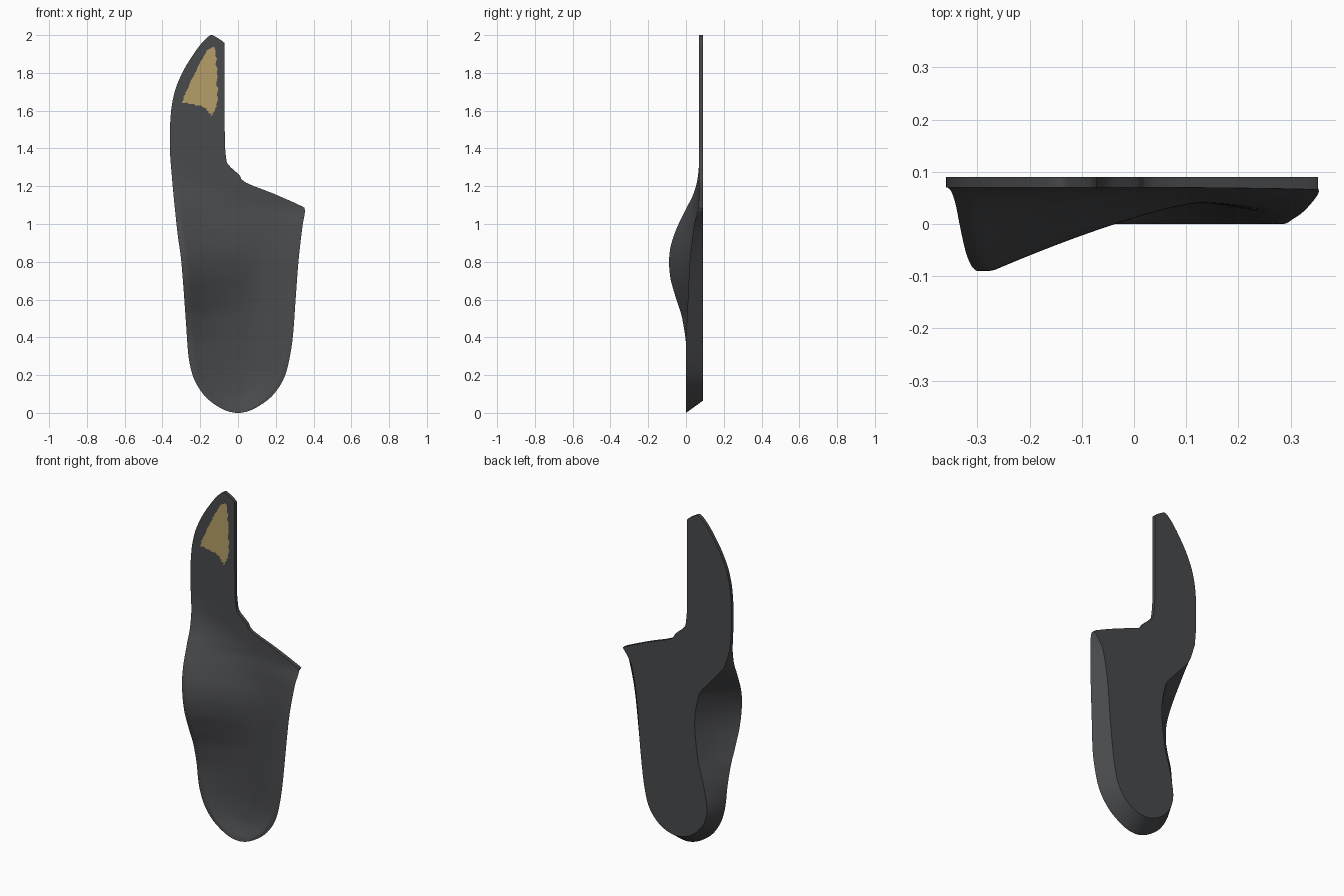
import bpy, bmesh, math, random

if "Cube" in bpy.data.objects:
    bpy.data.objects.remove(bpy.data.objects["Cube"])

def curve(points, z0=0.0):
    """Monotone cubic through (z, value) points, in sqrt(z) so the heel end is round."""
    t = [math.sqrt(max(p[0] - z0, 0)) for p in points]
    v = [p[1] for p in points]
    d = [(v[i+1] - v[i]) / (t[i+1] - t[i]) for i in range(len(t) - 1)]
    m = [d[0]] + [2*a*b/(a+b) if a*b > 0 else 0 for a, b in zip(d, d[1:])] + [d[-1]]

    def f(z):
        s = math.sqrt(max(z - z0, 0))
        if s >= t[-1]:
            return v[-1]
        i = max(k for k in range(len(t) - 1) if t[k] <= s)
        h = t[i+1] - t[i]
        q = (s - t[i]) / h
        return ((1+2*q)*(1-q)**2*v[i] + q*(1-q)**2*h*m[i]
                + q*q*(3-2*q)*v[i+1] + q*q*(q-1)*h*m[i+1])
    return f

def material(name, col):
    mat = bpy.data.materials.new(name)
    mat.diffuse_color = (*col, 1)
    mat.use_nodes = True
    mat.node_tree.nodes["Principled BSDF"].inputs["Base Color"].default_value = mat.diffuse_color
    return mat

def make_object(name, bm, mat):
    me = bpy.data.meshes.new(name)
    bm.to_mesh(me)
    bm.free()
    ob = bpy.data.objects.new(name, me)
    bpy.context.collection.objects.link(ob)
    me.materials.append(mat)
    return ob

# Front outline
left = curve([(0, 0), (.03, -.1), (.1, -.185), (.2, -.24), (.3, -.262), (.5, -.277), (.8, -.3),
              (.95, -.32), (1.1, -.336), (1.25, -.35), (1.4, -.36), (1.5, -.36), (1.6, -.354),
              (1.7, -.335), (1.8, -.295), (1.9, -.235), (1.96, -.19), (1.99, -.16), (2, -.145)])
right = curve([(0, 0), (.03, .1), (.1, .19), (.2, .25), (.3, .275), (.4, .29), (.6, .305),
               (.8, .32), (1.0, .343), (1.07, .354), (1.085, .352), (1.1, .325), (1.16, .19),
               (1.235, .02), (1.255, .01), (1.27, -.005), (1.33, -.06), (1.45, -.07),
               (1.955, -.071), (1.98, -.1), (2, -.135)])
# Outline of the flat underside
H = .065
base_left = curve([(H, 0), (.09, -.09), (.13, -.14), (.2, -.187), (.27, -.2), (.4, -.18),
                   (.56, -.14), (.77, -.12), (.93, -.145), (1.05, -.235), (1.15, -.315),
                   (1.25, -.348)], H)
base_right = curve([(H, 0), (.09, .09), (.13, .14), (.2, .185), (.3, .21), (.5, .235),
                    (.8, .26), (1.0, .295), (1.05, .325), (1.08, .348)], H)
# Heights of the inner rim, outer rim and middle of the footbed
rim_in = curve([(0, 0), (.35, 0), (.5, -.02), (.62, -.057), (.73, -.085), (.8, -.09), (.86, -.085),
                (.95, -.06), (1.08, 0), (1.16, .04), (1.25, .063), (1.33, .07)])
rim_out = curve([(0, 0), (.35, 0), (.6, .01), (.8, .02), (1.0, .044), (1.09, .066), (1.2, .07)])
middle = curve([(0, 0), (.02, .007), (.06, .027), (.12, .045), (.25, .055), (.5, .05),
                (.8, .042), (1.0, .055), (1.1, .068), (1.2, .07)])

def footbed(x, z):
    l, r = left(z), right(z)
    w = max(r - l, 1e-6)
    arch = max(0, -rim_in(z) / .09)
    lip = min(.028, .1 * w)
    a = max(0, 1 - max(0, x - l - lip) / min(.42, .65 * w)) ** (2.2 - .9 * arch)
    b = max(0, 1 - max(0, r - x - lip) / min(.22, .4 * w)) ** 2
    c = middle(z)
    return c + (rim_in(z) - c) * a + (rim_out(z) - c) * b

def section(z):
    """Closed ring: footbed, outer wall, underside, inner wall."""
    q = min(1, z / .3)
    zb = z + H * (1 - q * q * (3 - 2 * q))
    l, r = left(z), right(z)
    bl, br = base_left(zb), base_right(zb)
    if z > 1.08:
        br = r
    if z > 1.25:
        bl = l
    ring = []
    for i in range(41):
        x = l + (r - l) * (.5 - .5 * math.cos(math.pi * i / 40))
        ring.append((x, footbed(x, z), z))
    yr, yl = ring[-1][1], ring[0][1]
    for i in range(1, 6):
        s = i / 6
        ring.append((r + (br - r) * s, yr + (.09 - yr) * s, z + (zb - z) * s))
    for i in range(13):
        ring.append((br + (bl - br) * i / 12, .09, zb))
    for i in range(5, 0, -1):
        s = i / 6
        hollow = .15 * max(0, -rim_in(z)) * math.sin(math.pi * s)
        ring.append((l + (bl - l) * s, yl + (.09 - yl) * s - hollow, z + (zb - z) * s))
    return ring

# Insole shell: rings lofted from heel to toe
levels = {round(.3 * (k / 24) ** 2, 5) for k in range(25)}
levels |= {round(.3 + .02 * k, 5) for k in range(1, 86)}
levels |= {1.07, 1.085, 1.09, 1.235, 1.255, 1.27, 1.33, 1.955, 1.97, 1.99, 1.996}
bm = bmesh.new()
rings = [[bm.verts.new(p) for p in section(z)] for z in sorted(levels)]
n = len(rings[0])
for a, b in zip(rings, rings[1:]):
    for i in range(n):
        j = (i + 1) % n
        bm.faces.new((a[i], a[j], b[j], b[i]))
bm.faces.new(rings[-1])
bmesh.ops.remove_doubles(bm, verts=bm.verts, dist=1e-5)
bmesh.ops.recalc_face_normals(bm, faces=bm.faces)
insole = make_object("insole_shell", bm, material("dark_grey", (.065, .067, .072)))
bpy.context.view_layer.objects.active = insole
insole.select_set(True)
bpy.ops.object.shade_smooth_by_angle(angle=math.radians(38))

# Ragged tan patch on the toe plate
random.seed(4)
outline = [(-.125, 1.94), (-.11, 1.8), (-.11, 1.63), (-.14, 1.57), (-.18, 1.62),
           (-.295, 1.645), (-.26, 1.73), (-.215, 1.83), (-.165, 1.92)]
bm = bmesh.new()
verts = []
for (x0, z0), (x1, z1) in zip(outline, outline[1:] + outline[:1]):
    for k in range(6):
        s = k / 6
        e = .007 if k % 2 else -.007
        verts.append(bm.verts.new((x0 + (x1 - x0) * s + e * random.random(), .0688,
                                   z0 + (z1 - z0) * s + e * random.random())))
face = bm.faces.new(verts)
face.normal_update()
if face.normal.y > 0:
    face.normal_flip()
bmesh.ops.triangulate(bm, faces=[face])
make_object("toe_patch", bm, material("tan", (.46, .34, .14)))
